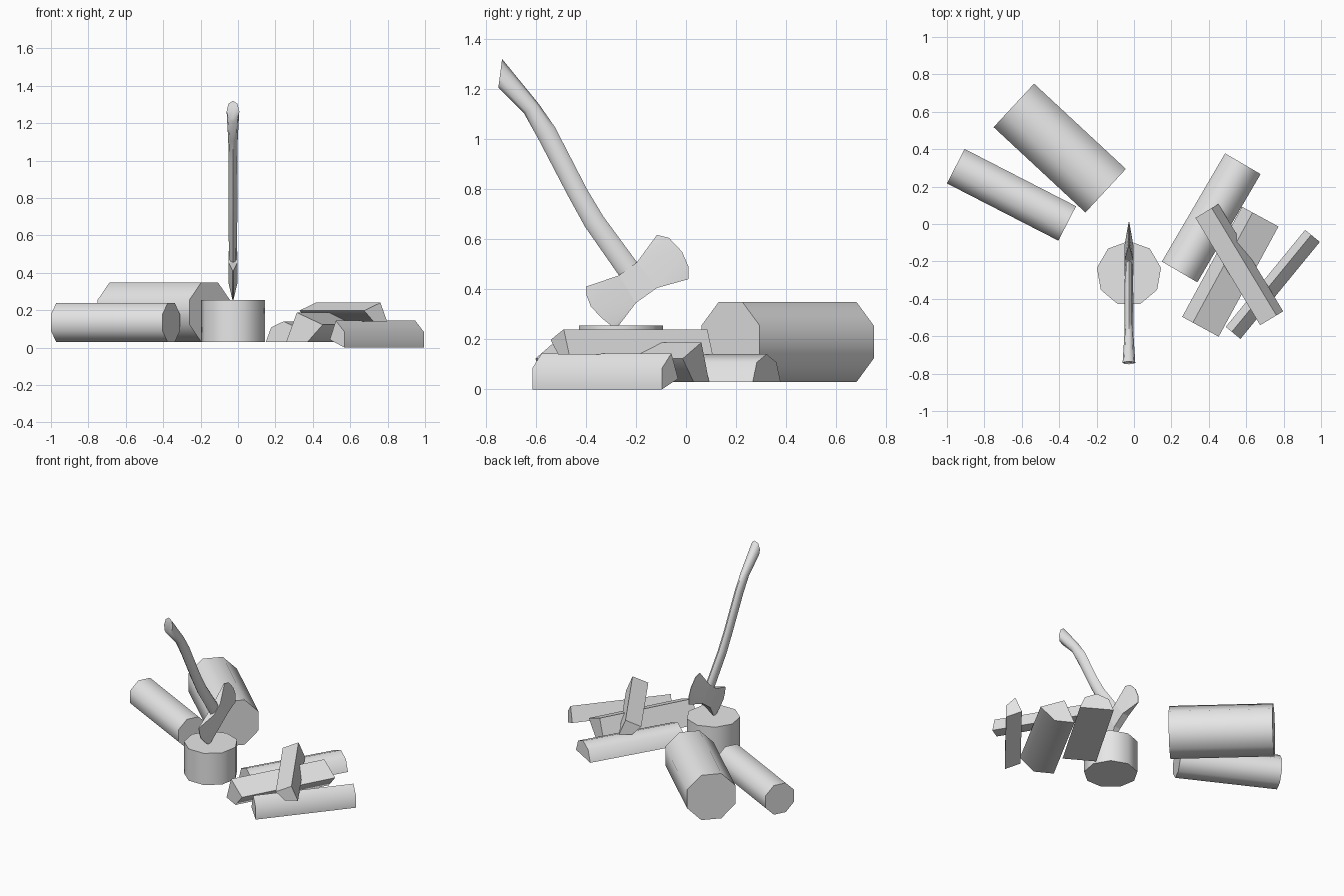
import bpy, bmesh
from math import sin, cos, radians
from mathutils import Vector

if "Cube" in bpy.data.objects:
    bpy.data.objects.remove(bpy.data.objects["Cube"])

GREY = 0.8
mat = bpy.data.materials.new("plain_grey")
mat.use_nodes = True
mat.diffuse_color = (GREY, GREY, GREY, 1)
mat.node_tree.nodes["Principled BSDF"].inputs["Base Color"].default_value = (GREY, GREY, GREY, 1)


def finish(name, bm, smooth_angle=50):
    bmesh.ops.recalc_face_normals(bm, faces=bm.faces)
    mesh = bpy.data.meshes.new(name)
    bm.to_mesh(mesh)
    bm.free()
    mesh.materials.append(mat)
    obj = bpy.data.objects.new(name, mesh)
    bpy.context.collection.objects.link(obj)
    if smooth_angle:
        bpy.ops.object.select_all(action='DESELECT')
        obj.select_set(True)
        bpy.context.view_layer.objects.active = obj
        bpy.ops.object.shade_smooth_by_angle(angle=radians(smooth_angle))
    return obj


def loft(name, rings, smooth_angle=50):
    """Skin a list of equal-length point rings and cap both ends."""
    bm = bmesh.new()
    loops = [[bm.verts.new(p) for p in ring] for ring in rings]
    n = len(loops[0])
    for a, b in zip(loops, loops[1:]):
        for i in range(n):
            j = (i + 1) % n
            bm.faces.new((a[i], a[j], b[j], b[i]))
    bm.faces.new(loops[0])
    bm.faces.new(loops[-1])
    return finish(name, bm, smooth_angle)


def arc(radius, start, steps, step=45):
    return [(radius * cos(radians(start + step * k)),
             radius * sin(radians(start + step * k))) for k in range(steps)]


def lying_log(name, section, centre, heading, bottom, length=0.67):
    """Extrude a cross-section along a level heading, resting at a given height."""
    d = Vector((cos(radians(heading)), sin(radians(heading)), 0))
    side = Vector((d.y, -d.x, 0))
    across = [p[0] for p in section]
    mid = (min(across) + max(across)) / 2
    low = min(p[1] for p in section)
    base = Vector((centre[0], centre[1], bottom))
    rings = [[base + d * s * length / 2 + side * (u - mid) + Vector((0, 0, v - low))
              for u, v in section] for s in (-1, 1)]
    return loft(name, rings)


# Whole logs
lying_log("large_log", arc(0.172, 22.5, 8), (-0.397, 0.406), -42.9, 0.03)
lying_log("small_log", arc(0.112, 22.5, 8), (-0.655, 0.156), -27.2, 0.03)

# Split logs: one half and three quarters with the core as the extra corner
core = [(0, 0)]
lying_log("half_log", arc(0.11, 0, 5), (0.413, 0.033), 59.7, 0.03)
lying_log("large_quarter_log", core + arc(0.17, 247.5, 3), (0.515, -0.255), 61.5, 0.03)
lying_log("top_quarter_log", core + arc(0.11, 202.5, 3), (0.563, -0.217), 121.1, 0.138)
lying_log("outer_quarter_log", core + arc(0.11, 112.5, 3), (0.742, -0.323), 230.7, 0)

# Chopping block
loft("chopping_block", [[(-0.027 + u, -0.265 + v, z) for u, v in arc(0.174, 90, 9, 40)]
                        for z in (0.03, 0.255)])

# Axe handle: front edge, back edge and half width of each oval section
AXE_X = -0.027
stations = [((-0.735, 1.32), (-0.75, 1.205), 0.034),
            ((-0.588, 1.14), (-0.648, 1.104), 0.026),
            ((-0.524, 1.048), (-0.59, 1.0), 0.023),
            ((-0.396, 0.80), (-0.47, 0.77), 0.023),
            ((-0.33, 0.69), (-0.404, 0.65), 0.023),
            ((-0.196, 0.508), (-0.268, 0.455), 0.022),
            ((-0.165, 0.46), (-0.235, 0.405), 0.02)]
rings = []
for front, back, half in stations:
    f, b = Vector((0, *front)), Vector((0, *back))
    mid, reach = (f + b) / 2, (f - b) / 2
    rings.append([mid + reach * u + Vector((AXE_X + half * v, 0, 0)) for u, v in arc(1, 0, 8)])
loft("axe_handle", rings, 60)

# Axe head: a thick eye between two blades that taper to curved edges
upper_waist = [(-0.196, 0.508), (-0.116, 0.405)]
lower_waist = [(-0.268, 0.455), (-0.2, 0.345)]
upper_edge = [(-0.116, 0.617), (-0.068, 0.605), (-0.016, 0.55), (0.01, 0.49), (0.01, 0.44)]
lower_edge = [(-0.4, 0.41), (-0.398, 0.376), (-0.38, 0.33), (-0.336, 0.284),
              (-0.296, 0.252), (-0.268, 0.256)]


def hull(name, thick, edge):
    bm = bmesh.new()
    for pts, half in ((thick, 0.024), (edge, 0.002)):
        for y, z in pts:
            for s in (-1, 1):
                bm.verts.new((AXE_X + s * half, y, z))
    bmesh.ops.convex_hull(bm, input=bm.verts)
    return finish(name, bm, 30)


hull("axe_eye", upper_waist + lower_waist, [])
hull("upper_blade", upper_waist, upper_edge)
hull("lower_blade", lower_waist, lower_edge)
